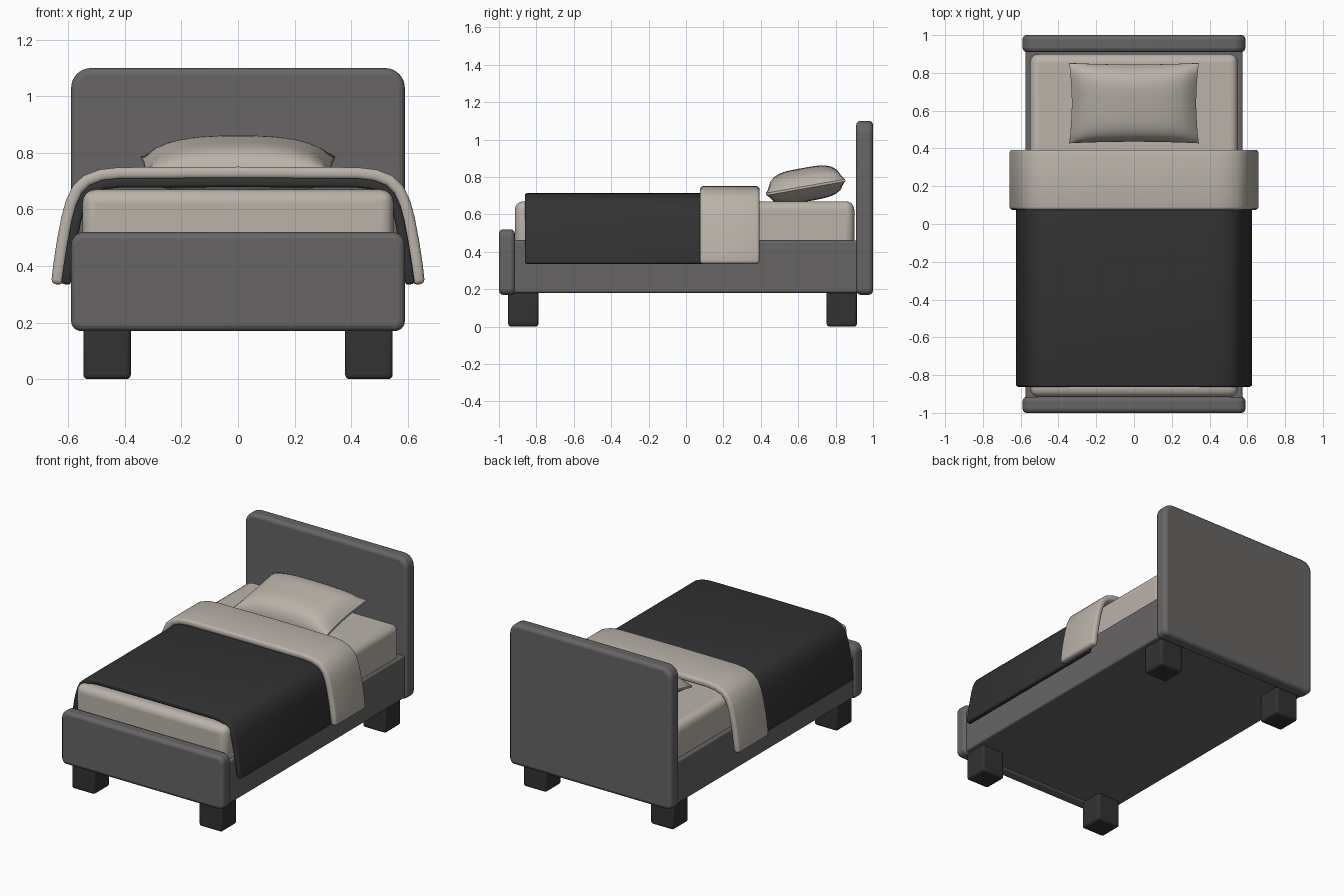
import bpy, bmesh, math
from mathutils import Vector, Matrix

if "Cube" in bpy.data.objects:
    bpy.data.objects.remove(bpy.data.objects["Cube"])


def material(name, rgb):
    m = bpy.data.materials.new(name)
    m.diffuse_color = (*rgb, 1)
    m.use_nodes = True
    m.node_tree.nodes["Principled BSDF"].inputs["Base Color"].default_value = m.diffuse_color
    return m


GREY = material("grey frame", (0.135, 0.13, 0.128))
DARK = material("charcoal", (0.032, 0.032, 0.032))
CREAM = material("warm linen", (0.49, 0.45, 0.40))


def finish(bm, name, mat, bevel=0.0, segments=4, solid=0.0):
    bmesh.ops.recalc_face_normals(bm, faces=bm.faces)
    me = bpy.data.meshes.new(name)
    bm.to_mesh(me)
    bm.free()
    ob = bpy.data.objects.new(name, me)
    bpy.context.collection.objects.link(ob)
    me.materials.append(mat)
    if solid:
        s = ob.modifiers.new("thickness", 'SOLIDIFY')
        s.thickness, s.offset = solid, 0
    if bevel:
        b = ob.modifiers.new("bevel", 'BEVEL')
        b.width, b.segments = bevel, segments
        b.limit_method, b.angle_limit = 'ANGLE', math.radians(40)
    for o in bpy.context.selected_objects:
        o.select_set(False)
    ob.select_set(True)
    bpy.context.view_layer.objects.active = ob
    bpy.ops.object.shade_smooth_by_angle(angle=math.radians(40))
    return ob


def box_bm(lo, hi):
    lo, hi = Vector(lo), Vector(hi)
    bm = bmesh.new()
    bmesh.ops.create_cube(bm, size=1, matrix=Matrix.Translation((lo + hi) / 2)
                          @ Matrix.Diagonal((*(hi - lo), 1)))
    return bm


def box(name, lo, hi, mat, bevel):
    return finish(box_bm(lo, hi), name, mat, bevel)


def panel(name, lo, hi, r_top, r_bottom, rim):
    # upright board with rounded corners and a soft rim
    bm = box_bm(lo, hi)
    zm = (lo[2] + hi[2]) / 2
    for r, top in ((r_top, True), (r_bottom, False)):
        edges = [e for e in bm.edges
                 if abs(e.verts[0].co.y - e.verts[1].co.y) > 0.01
                 and abs(e.verts[0].co.x) > 0.58
                 and all((v.co.z > zm) == top for v in e.verts)
                 and abs(e.verts[0].co.z - e.verts[1].co.z) < 1e-4]
        bmesh.ops.bevel(bm, geom=edges, offset=r, segments=8, profile=0.5,
                        affect='EDGES')
    finish(bm, name, GREY, rim, 3)


def drape(name, half, y0, y1, thick, mat, bevel):
    # sheet following a mirrored cross-section along y
    prof = [(-x, z) for x, z in reversed(half)] + half[1:]
    bm = bmesh.new()
    rows = [[bm.verts.new((x, y, z)) for x, z in prof] for y in (y0, y1)]
    for i in range(len(prof) - 1):
        bm.faces.new((rows[0][i], rows[0][i + 1], rows[1][i + 1], rows[1][i]))
    finish(bm, name, mat, bevel, 3, thick)


# frame
panel("headboard", (-0.59, 0.91, 0.17), (0.59, 1.0, 1.10), 0.07, 0.035, 0.022)
panel("footboard", (-0.59, -1.0, 0.17), (0.59, -0.915, 0.52), 0.045, 0.035, 0.022)
box("bed_base", (-0.575, -0.93, 0.18), (0.575, 0.93, 0.46), GREY, 0.012)

# feet
for sx, side in ((-1, "left"), (1, "right")):
    for y, end in ((-0.87, "front"), (0.833, "back")):
        x = sx * 0.463
        box(f"{end}_{side}_foot", (x - 0.084, y - 0.081, 0),
            (x + 0.084, y + 0.081, 0.2), DARK, 0.016)

# mattress
box("mattress", (-0.55, -0.915, 0.40), (0.55, 0.90, 0.67), CREAM, 0.045)

# blanket and folded-back sheet
half = [(0, 0.696), (0.42, 0.694), (0.475, 0.688), (0.515, 0.672), (0.54, 0.648),
        (0.558, 0.61), (0.572, 0.56), (0.587, 0.48), (0.60, 0.40), (0.609, 0.335)]
drape("blanket", half, -0.862, 0.30, 0.034, DARK, 0.011)
fold = [(0, 0.730), (0.42, 0.728), (0.485, 0.721), (0.535, 0.702), (0.567, 0.672),
        (0.590, 0.622), (0.605, 0.565), (0.621, 0.48), (0.633, 0.40), (0.640, 0.335)]
drape("folded_sheet", fold, 0.075, 0.393, 0.042, CREAM, 0.016)

# pillow: puffed grid with pinched sides, leaning on the headboard end
bm = bmesh.new()
bmesh.ops.create_cube(bm, size=2)
bmesh.ops.subdivide_edges(bm, edges=bm.edges[:], cuts=15, use_grid_fill=True)
for v in bm.verts:
    u, w, h = v.co
    puff = max(0.0, (1 - u ** 4) * (1 - w ** 4)) ** 0.6
    v.co = (0.343 * u * (1 - 0.04 * (1 - w * w)),
            0.215 * w * (1 - 0.04 * (1 - u * u)),
            h * (0.006 + (0.098 if h > 0 else 0.07) * puff * (1 - 0.22 * u * u)))
bm.transform(Matrix.Translation((0, 0.64, 0.745)) @ Matrix.Rotation(math.radians(10), 4, 'X'))
finish(bm, "pillow", CREAM)
